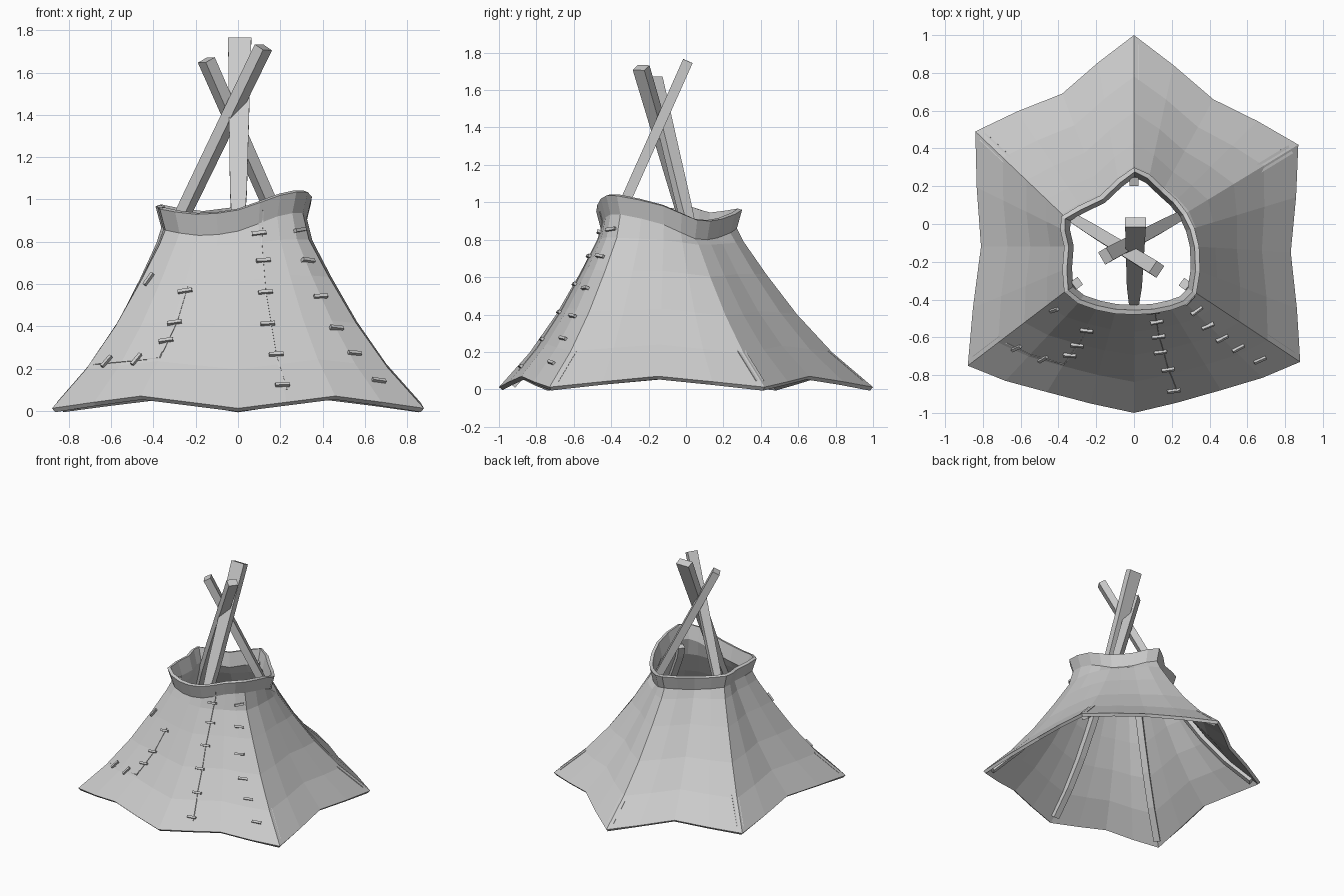
import bpy, bmesh, math
from mathutils import Vector
from mathutils.bvhtree import BVHTree

if "Cube" in bpy.data.objects:
    bpy.data.objects.remove(bpy.data.objects["Cube"])

grey = bpy.data.materials.new("plain grey")
grey.use_nodes = True
COLOR = (0.6, 0.6, 0.6, 1)
grey.diffuse_color = COLOR
grey.node_tree.nodes["Principled BSDF"].inputs["Base Color"].default_value = COLOR


def finish(name, bm):
    bmesh.ops.recalc_face_normals(bm, faces=bm.faces)
    mesh = bpy.data.meshes.new(name)
    bm.to_mesh(mesh)
    bm.free()
    mesh.materials.append(grey)
    ob = bpy.data.objects.new(name, mesh)
    bpy.context.collection.objects.link(ob)
    return ob


# Hem and rim outlines: six corners with a midpoint between each pair
HEM = [(0, 1), (.42, .66), (.87, .42), (.83, -.15), (.88, -.73), (.46, -.88),
       (0, -1), (-.46, -.89), (-.88, -.75), (-.81, -.12), (-.84, .49), (-.38, .69)]
RIM = [(0, .3, .96), (.16, .19, .91), (.28, .06, .905), (.345, -.12, .98),
       (.33, -.37, 1.035), (.2, -.455, 1.02), (0, -.48, .95), (-.2, -.455, .93),
       (-.37, -.36, .955), (-.37, -.12, .96), (-.385, .04, .97), (-.18, .15, .94)]
hem = [Vector((x, y, .07 if i % 2 else .012)) for i, (x, y) in enumerate(HEM)]
rim = [Vector(p) for p in RIM]


def subdivide(ring, bulge):
    """Insert one point between neighbours, rounded by the given amount."""
    n, out = len(ring), []
    for i in range(n):
        a, b, c, d = (ring[(i + k) % n] for k in (-1, 0, 1, 2))
        out += [b, (b + c) / 2 + (b + c - a - d) * bulge]
    return out


hem, rim = subdivide(hem, .02), subdivide(rim, .0625)
centre = Vector((0, -.1, 0))
neck = []
for p in rim:
    q = centre + (p - centre) * .93
    q.z = p.z - .1
    neck.append(q)

# Rings from hem to rim: (spread towards the hem, height)
rings = [hem]
for spread, z in ((.7, .21), (.44, .41), (.215, .62), (.05, .79)):
    ring = []
    for h, k in zip(hem, neck):
        p = k.lerp(h, spread)
        p.z = z + (h.z - .03) * spread + (k.z - .86) * (1 - spread) * .3
        ring.append(p)
    rings.append(ring)
rings += [neck, rim]

# Hide cover
bm = bmesh.new()
rows = [[bm.verts.new(p) for p in ring] for ring in rings]
count = len(hem)
for low, high in zip(rows, rows[1:]):
    for i in range(count):
        j = (i + 1) % count
        bm.faces.new((low[i], low[j], high[j], high[i]))
bmesh.ops.recalc_face_normals(bm, faces=bm.faces)
surface = BVHTree.FromBMesh(bm)
cover = finish("hide_cover", bm)
wall = cover.modifiers.new("thickness", "SOLIDIFY")
wall.thickness = .025
wall.offset = -1


# Rectangular bar swept along a path of points
def bar(name, path, widths, depth, side):
    bm = bmesh.new()
    loops = []
    for i, p in enumerate(path):
        along = (path[min(i + 1, len(path) - 1)] - path[max(i - 1, 0)]).normalized()
        u = (side - along * side.dot(along)).normalized() * widths[i] / 2
        v = along.cross(u).normalized() * depth / 2
        loops.append([bm.verts.new(p + q) for q in (u + v, v - u, -u - v, u - v)])
    for a, b in zip(loops, loops[1:]):
        for i in range(4):
            j = (i + 1) % 4
            bm.faces.new((a[i], a[j], b[j], b[i]))
    bm.faces.new(loops[0])
    bm.faces.new(loops[-1])
    return finish(name, bm)


# Poles under each corner of the cover; three cross above the rim
TIPS = {"front": (.008, .01, 1.755), "back_left": (-.15, -.17, 1.66),
        "back_right": (.12, -.24, 1.72)}
NAMES = ["back", "back_left", "front_left", "front", "front_right", "back_right"]
for i, name in enumerate(NAMES):
    column = i * 4
    path = []
    for ring in rings[:-2]:
        p = ring[column]
        inward = (centre - p) * Vector((1, 1, 0))
        path.append(p + inward.normalized() * .065 + Vector((0, 0, .015)))
    out = (rings[0][column] - centre) * Vector((1, 1, 0))
    side = out.cross(Vector((0, 0, 1)))
    widths = [.05] * 5
    depth = .045
    if name in TIPS:
        tip = Vector(TIPS[name])
        path.append(path[-1].lerp(tip, .25))
        path.append(tip)
        wide = .11 if name == "front" else .075
        widths += [(wide + .05) / 2, wide]
        depth = .055
    else:
        path.append(path[-1] - out.normalized() * .02 + Vector((0, 0, .07)))
        widths.append(.05)
    bar("pole_" + name, path, widths, depth, side)


# Point and normal on the front of the cover
def on_front(x, z):
    hit, normal, _, _ = surface.ray_cast(Vector((x, -2, z)), Vector((0, 1, 0)))
    if hit is None:
        hit, normal, _, _ = surface.find_nearest(Vector((x, -.6, z)))
    return hit, (normal if normal.y < 0 else -normal)


# Stitches: (x, z) of each, with the tilt in degrees
SEAMS = {
    "middle": (8, [(.1, .84), (.12, .71), (.13, .56), (.14, .41), (.18, .265), (.21, .12)]),
    "corner": (15, [(.29, .855), (.33, .71), (.39, .54), (.465, .39), (.55, .27), (.665, .14)]),
    "patch": (5, [(-.34, .33), (-.3, .415), (-.25, .565)]),
    "patch_base": (65, [(-.62, .23), (-.48, .24), (-.42, .62)]),
}
for seam, (tilt, spots) in SEAMS.items():
    angle = math.radians(tilt)
    for n, (x, z) in enumerate(spots):
        p, normal = on_front(x, z)
        d = Vector((math.cos(angle), 0, math.sin(angle)))
        d = (d - normal * d.dot(normal)).normalized() * .034
        bar(f"stitch_{seam}_{n + 1}", [p - d, p + d], [.016] * 2, .03, normal.cross(d))

# Thin seam lines lying on the cover
LINES = {
    "middle": [(.12, .95), (.11, .8), (.13, .56), (.18, .26), (.24, .07)],
    "patch": [(-.73, .215), (-.37, .25), (-.29, .42), (-.23, .62)],
}
for name, points in LINES.items():
    path, normals = [], []
    for (x0, z0), (x1, z1) in zip(points, points[1:]):
        for k in range(6):
            p, n = on_front(x0 + (x1 - x0) * k / 6, z0 + (z1 - z0) * k / 6)
            path.append(p)
    bar("seam_" + name, path, [.006] * len(path), .006, Vector((1, 0, .5)))
